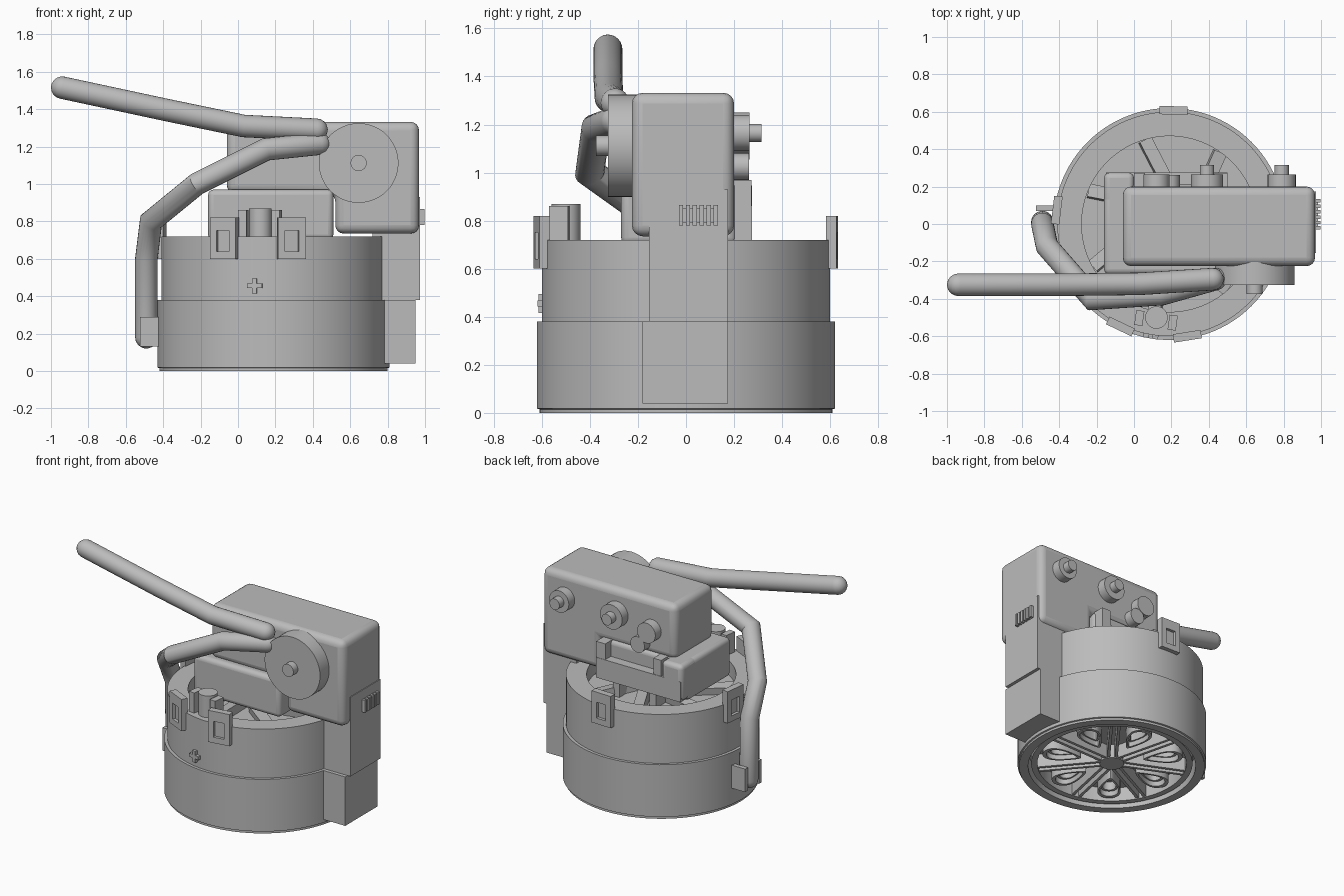
import bpy, bmesh, math
from math import cos, sin, radians, tau
from mathutils import Matrix, Vector

if "Cube" in bpy.data.objects:
    bpy.data.objects.remove(bpy.data.objects["Cube"])

GREY = bpy.data.materials.new("plain_grey")
GREY.use_nodes = True
GREY.diffuse_color = (0.5, 0.5, 0.5, 1)
GREY.node_tree.nodes["Principled BSDF"].inputs["Base Color"].default_value = (0.5, 0.5, 0.5, 1)

CX = 0.19  # drum axis


def finish(name, bm, bevel=0.0, smooth=True):
    bmesh.ops.recalc_face_normals(bm, faces=bm.faces)
    me = bpy.data.meshes.new(name)
    bm.to_mesh(me)
    bm.free()
    ob = bpy.data.objects.new(name, me)
    bpy.context.collection.objects.link(ob)
    me.materials.append(GREY)
    if bevel:
        mod = ob.modifiers.new("rounding", "BEVEL")
        mod.width, mod.segments = bevel, 4
    if smooth:
        bpy.ops.object.select_all(action="DESELECT")
        ob.select_set(True)
        bpy.context.view_layer.objects.active = ob
        bpy.ops.object.shade_smooth_by_angle(angle=radians(35))
    return ob


def add_box(bm, x, y, z, matrix=Matrix()):
    size = Matrix.Diagonal((x[1] - x[0], y[1] - y[0], z[1] - z[0], 1))
    mid = Vector((sum(x) / 2, sum(y) / 2, sum(z) / 2))
    bmesh.ops.create_cube(bm, size=1, matrix=matrix @ Matrix.Translation(mid) @ size)


def boxes(name, parts, bevel=0.0, matrix=Matrix()):
    bm = bmesh.new()
    for part in parts:
        add_box(bm, *part, matrix)
    return finish(name, bm, bevel, smooth=bevel > 0)


def add_rod(bm, x, z, r, y0, y1):
    m = Matrix.Translation((x, (y0 + y1) / 2, z)) @ Matrix.Rotation(radians(90), 4, "X")
    bmesh.ops.create_cone(bm, cap_ends=True, segments=48, radius1=r, radius2=r,
                          depth=abs(y1 - y0), matrix=m)


def lathe(name, profile, steps=96):
    bm = bmesh.new()
    pts = [bm.verts.new((CX + r, 0, z)) for r, z in profile]
    edges = [bm.edges.new(pair) for pair in zip(pts, pts[1:])]
    bmesh.ops.spin(bm, geom=pts + edges, cent=(CX, 0, 0), axis=(0, 0, 1),
                   angle=tau, steps=steps, use_duplicate=False)
    bmesh.ops.remove_doubles(bm, verts=bm.verts, dist=0.0002)
    return finish(name, bm)


def prism(name, outline, y0, y1, bevel):
    bm = bmesh.new()
    face = bm.faces.new([bm.verts.new((x, y0, z)) for x, z in outline])
    top = bmesh.ops.extrude_face_region(bm, geom=[face])["geom"]
    bmesh.ops.translate(bm, vec=(0, y1 - y0, 0),
                        verts=[v for v in top if isinstance(v, bmesh.types.BMVert)])
    return finish(name, bm, bevel)


def tube(name, points, r, sides=24):
    """Round bar with mitred joints and domed ends."""
    pts = [Vector(p) for p in points]
    bm = bmesh.new()
    dirs = [(b - a).normalized() for a, b in zip(pts, pts[1:])]
    side = dirs[0].orthogonal().normalized()
    up = dirs[0].cross(side)
    rim = [(side * cos(tau * i / sides) + up * sin(tau * i / sides)) * r for i in range(sides)]
    domes = [radians(a) for a in (8, 30, 50, 70, 90)]
    rings = [[pts[0] - dirs[0] * r * cos(a) + v * sin(a) for v in rim] for a in domes]
    ring = rings[-1]
    for i in range(1, len(pts)):
        d = dirs[i - 1]
        n = (d + dirs[min(i, len(dirs) - 1)]).normalized()
        ring = [v + d * ((pts[i] - v).dot(n) / d.dot(n)) for v in ring]
        rings.append(ring)
    for a in reversed(domes[:-1]):
        rings.append([pts[-1] + (v - pts[-1]) * sin(a) + dirs[-1] * r * cos(a) for v in ring])
    loops = [[bm.verts.new(v) for v in q] for q in rings]
    for a, b in zip(loops, loops[1:]):
        for i in range(sides):
            j = (i + 1) % sides
            bm.faces.new((a[i], a[j], b[j], b[i]))
    bm.faces.new(loops[0])
    bm.faces.new(loops[-1])
    return finish(name, bm)


def around(angle):
    return Matrix.Translation((CX, 0, 0)) @ Matrix.Rotation(radians(angle), 4, "Z")


# Stepped drum, open underneath and dished on top
lathe("drum", [(0, .12), (.55, .12), (.55, 0), (.61, 0), (.61, .015), (.62, .018), (.62, .38),
               (.6, .38), (.6, .72), (.47, .72), (.47, .62), (0, .62)])
lathe("grille_ring", [(.49, .02), (.53, .02), (.53, .12), (.49, .12), (.49, .02)])
lathe("grille_hub", [(0, .02), (.08, .02), (.08, .12)], 32)

# Grille under the drum: seven double ribs and seven teardrop loops
bm = bmesh.new()
for k in range(7):
    turn = around(27 + (k + .5) * 360 / 7)
    for s in (-1, 1):
        add_box(bm, (.05, .51), (s * .025 - .01, s * .025 + .01), (.025, .12), turn)
finish("grille_ribs", bm, smooth=False)

bm = bmesh.new()
for k in range(7):
    turn = around(27 + k * 360 / 7)
    for scale, z in ((1, .03), (.72, .06)):
        rows = []
        for i in range(24):
            a = tau * i / 24
            drop = Vector((.13 * cos(a), .105 * sin(a) * (.65 + .35 * cos(a)), 0)) * scale
            rows.append([bm.verts.new(turn @ (Vector((.34, 0, h)) + drop * f))
                         for f, h in ((1, z), (1, .12), (.8, .12), (.8, z))])
        for i in range(24):
            p, q = rows[i], rows[(i + 1) % 24]
            for j in range(4):
                bm.faces.new((p[j], p[(j + 1) % 4], q[(j + 1) % 4], q[j]))
finish("grille_loops", bm)

# Vanes in the dished top
bm = bmesh.new()
for k in range(7):
    turn = around(66 + k * 360 / 7)
    add_box(bm, (.1, .46), (-.035, .035), (.61, .68), turn @ Matrix.Rotation(radians(8), 4, "X"))
finish("top_vanes", bm, smooth=False)

# Latch frames around the upper rim
for i, angle in enumerate((-115.6, -81, 88, 173)):
    boxes(f"latch_{i + 1}", [
        ((.585, .63), (-.075, -.037), (.6, .82)),
        ((.585, .63), (.037, .075), (.6, .82)),
        ((.585, .63), (-.037, .037), (.6, .64)),
        ((.585, .63), (-.037, .037), (.75, .82)),
        ((.585, .61), (-.037, .037), (.64, .75))], matrix=around(angle))

# Raised cross on the front of the drum
boxes("cross_mark", [((.59, .62), (-.04, .04), (.443, .467)),
                     ((.59, .62), (-.012, .012), (.415, .495))], matrix=around(-99.5))

# Front peg between two brackets
bm = bmesh.new()
bmesh.ops.create_cone(bm, cap_ends=True, segments=40, radius1=.06, radius2=.06, depth=.17,
                      matrix=Matrix.Translation((.12, -.5, .785)))
finish("front_peg", bm)
boxes("peg_brackets", [((.48, .56), (s * .09 - .022, s * .09 + .022), (.71, .86))
                       for s in (-1, 1)], matrix=around(-98))

# Side column
boxes("column_lower", [((.7, .95), (-.18, .175), (.04, .38))])
boxes("column_upper", [((.72, .973), (-.155, .175), (.38, .93))])
boxes("side_ribs", [((.96, .985), (-.025, .13), (.79, .85))]
      + [((.96, .997), (-.03 + i * .029, -.012 + i * .029), (.78, .865)) for i in range(6)])

# Main housing and the carrier below it
prism("main_housing", [(-.06, .95), (.52, .95), (.52, .735), (.968, .735), (.968, 1.332),
                       (-.06, 1.332)], -.225, .2, .045)
boxes("carrier", [((-.16, .51), (-.27, .21), (.7, .97))], .03)
boxes("carrier_back", [((-.15, .5), (.19, .275), (.72, .86))])
boxes("carrier_corner", [((-.16, .0), (.1, .275), (.72, .97))], .03)
boxes("carrier_posts", [((.43, .5), (.19, .272), (.86, .97)),
                        ((.0, .06), (.19, .272), (.86, .97))])
boxes("carrier_feet", [((x, x + .05), (.15, .26), (.6, .73)) for x in (.05, .33)])

# Front disc with hub
bm = bmesh.new()
add_rod(bm, .645, 1.112, .213, -.2, -.325)
add_rod(bm, .645, 1.112, .043, -.3, -.375)
finish("front_disc", bm)

# Back knobs
bm = bmesh.new()
for x in (.39, .79):
    add_rod(bm, x, 1.165, .085 if x < .5 else .075, .18, .265)
    add_rod(bm, x, 1.165, .038, .25, .315)
add_rod(bm, .12, 1.125, .07, .18, .265)
add_rod(bm, .19, 1.025, .055, .18, .262)
finish("back_knobs", bm)

# Long handle bar and the bent pipe
tube("handle_bar", [(-.94, -.325, 1.515), (-.38, -.325, 1.395), (.03, -.32, 1.31),
                    (.42, -.295, 1.29)], .06)
tube("bent_pipe", [(.435, -.295, 1.215), (.15, -.375, 1.185), (-.22, -.4, 1.0),
                   (-.465, -.12, .8), (-.49, -.0, .6), (-.49, .01, .18)], .06)

# Clip holding the pipe to the drum
boxes("pipe_clip", [((-.525, -.4), (s * .075 + .01 - .015, s * .075 + .01 + .015), (.13, .29))
                    for s in (-1, 1)])
